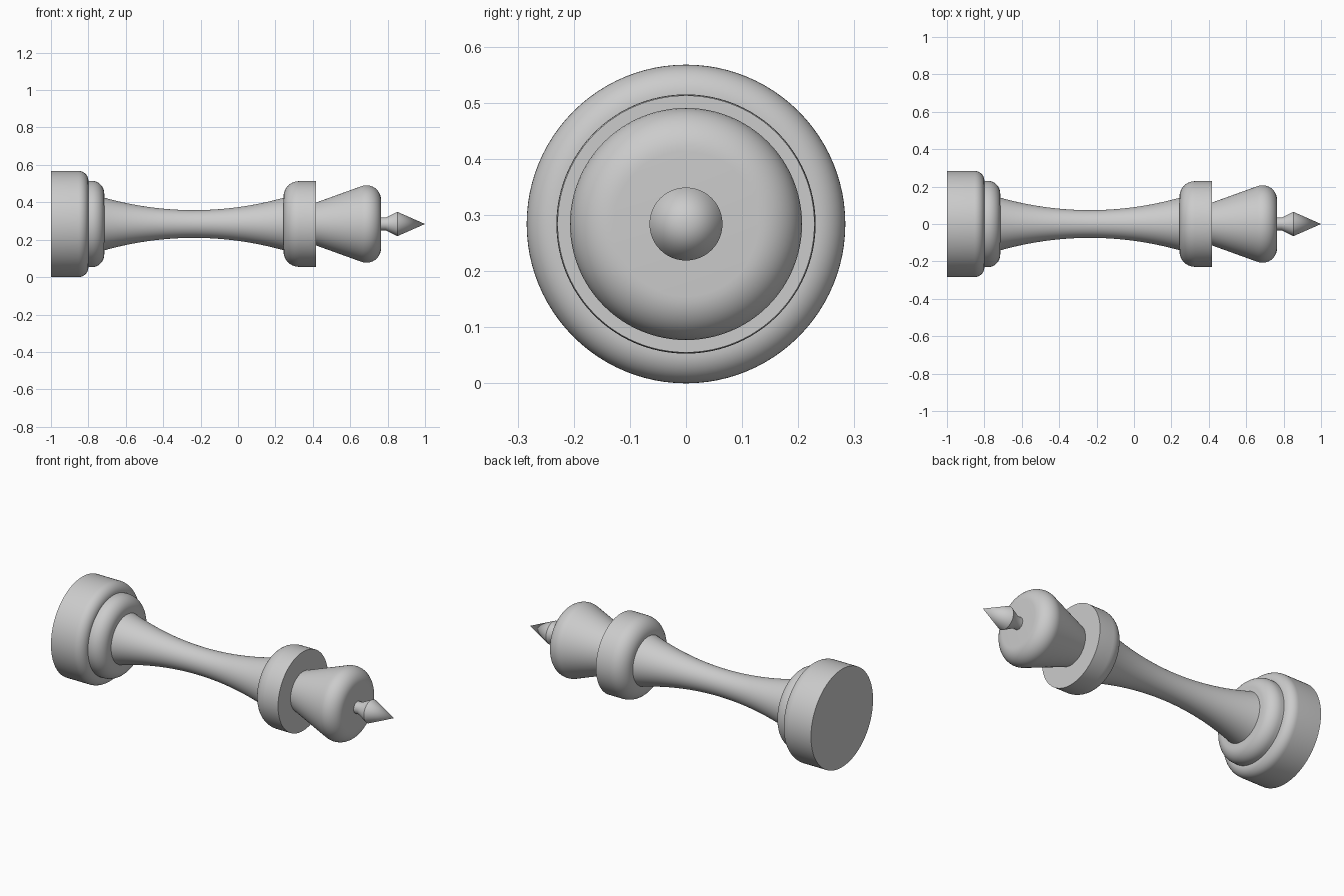
import bpy, bmesh, math
from mathutils import Matrix, Vector

cube = bpy.data.objects.get("Cube")
if cube:
    bpy.data.objects.remove(cube)

AXIS_Z = 0.284
SEGMENTS = 96

grey = bpy.data.materials.new("plain grey")
grey.use_nodes = True
grey.diffuse_color = (0.6, 0.6, 0.6, 1)
grey.node_tree.nodes["Principled BSDF"].inputs["Base Color"].default_value = (0.6, 0.6, 0.6, 1)


def arc(cx, cr, radius, start, end, steps=10):
    """Rounded corner as (x, radius) points, angles in degrees."""
    angles = [math.radians(start + (end - start) * i / steps) for i in range(steps + 1)]
    return [(cx + radius * math.cos(a), cr + radius * math.sin(a)) for a in angles]


def turned(name, profile):
    """Lathe an (x, radius) profile around the long axis, ends closed on the axis."""
    bm = bmesh.new()
    points = [(profile[0][0], 0)] + profile + [(profile[-1][0], 0)]
    verts = [bm.verts.new((x, 0, r)) for x, r in points]
    edges = [bm.edges.new(pair) for pair in zip(verts, verts[1:])]
    bmesh.ops.spin(bm, geom=verts + edges, cent=(0, 0, 0), axis=(1, 0, 0),
                   angle=math.tau, steps=SEGMENTS, use_duplicate=False)
    bmesh.ops.remove_doubles(bm, verts=bm.verts, dist=0.0001)
    bmesh.ops.recalc_face_normals(bm, faces=bm.faces)
    mesh = bpy.data.meshes.new(name)
    bm.to_mesh(mesh)
    bm.free()
    mesh.materials.append(grey)
    obj = bpy.data.objects.new(name, mesh)
    obj.location.z = AXIS_Z
    bpy.context.collection.objects.link(obj)
    bpy.ops.object.select_all(action="DESELECT")
    obj.select_set(True)
    bpy.context.view_layer.objects.active = obj
    bpy.ops.object.shade_smooth_by_angle(angle=math.radians(30))


# Foot: wide disc and smaller step, both rounded toward the stem
turned("base", [(-1, 0.284)] + arc(-0.853, 0.231, 0.053, 90, 0))
turned("base_step", [(-0.82, 0.231)] + arc(-0.783, 0.163, 0.068, 90, 0))

# Waisted stem
middle, half = -0.235, 0.485
stem = []
for i in range(33):
    t = -1 + i / 16
    stem.append((middle + half * t, 0.074 + 0.068 * t * t))
turned("stem", stem)

# Collar: rounded on the stem side, flat on the head side
turned("collar", arc(0.326, 0.146, 0.083, 180, 90) + [(0.417, 0.229)])

# Flared head with a rounded crown edge
turned("head", [(0.41, 0.112)] + arc(0.687, 0.129, 0.078, 110, 0, 14))

# Finial: short neck, flare and point
turned("finial", [(0.76, 0.034), (0.79, 0.034), (0.852, 0.065), (1, 0)])
